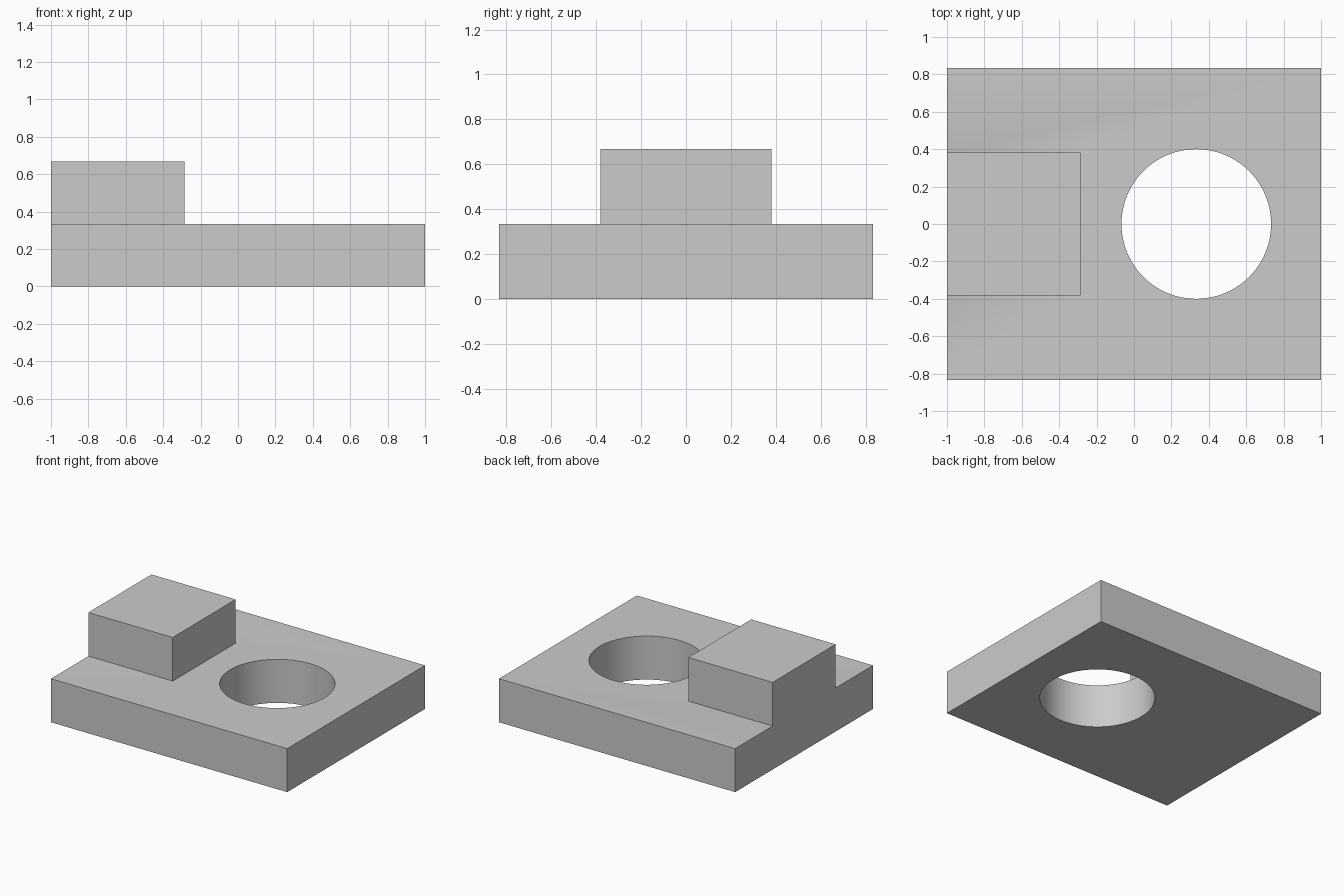
import bpy
import math

default_cube = bpy.data.objects.get("Cube")
if default_cube:
    bpy.data.objects.remove(default_cube, do_unlink=True)

LENGTH, WIDTH, THICK = 2.0, 1.667, 0.333
BLOCK_LENGTH, BLOCK_WIDTH, TOTAL_HEIGHT = 0.714, 0.762, 0.667
HOLE_X, HOLE_RADIUS = 0.333, 0.4

grey = bpy.data.materials.new("light grey")
grey.use_nodes = True
colour = (0.6, 0.6, 0.6, 1)
grey.diffuse_color = colour
grey.node_tree.nodes["Principled BSDF"].inputs["Base Color"].default_value = colour


def box(name, size, centre):
    bpy.ops.mesh.primitive_cube_add(size=1, location=centre)
    obj = bpy.context.object
    obj.name = name
    obj.scale = size
    bpy.ops.object.transform_apply(location=True, rotation=False, scale=True)
    obj.data.materials.append(grey)
    return obj


def combine(target, tool, operation):
    """Apply a boolean and discard the tool object."""
    mod = target.modifiers.new(operation.lower(), "BOOLEAN")
    mod.operation = operation
    mod.solver = "EXACT"
    mod.object = tool
    bpy.context.view_layer.objects.active = target
    bpy.ops.object.modifier_apply(modifier=mod.name)
    bpy.data.objects.remove(tool, do_unlink=True)


# Base plate
plate = box("base_plate", (LENGTH, WIDTH, THICK), (0, 0, THICK / 2))

# Raised block, flush with the plate's right end
block = box("raised_block", (BLOCK_LENGTH, BLOCK_WIDTH, TOTAL_HEIGHT),
            (-LENGTH / 2 + BLOCK_LENGTH / 2, 0, TOTAL_HEIGHT / 2))
combine(plate, block, "UNION")

# Round through hole
bpy.ops.mesh.primitive_cylinder_add(vertices=96, radius=HOLE_RADIUS, depth=THICK * 3,
                                    location=(HOLE_X, 0, THICK / 2))
cutter = bpy.context.object
cutter.name = "hole_cutter"
cutter.hide_render = True
cutter.data.materials.append(grey)
combine(plate, cutter, "DIFFERENCE")

# Smooth hole wall, sharp edges elsewhere
plate.name = "plate_with_block"
bpy.ops.object.select_all(action="DESELECT")
plate.select_set(True)
bpy.context.view_layer.objects.active = plate
bpy.ops.object.shade_smooth_by_angle(angle=math.radians(30))
